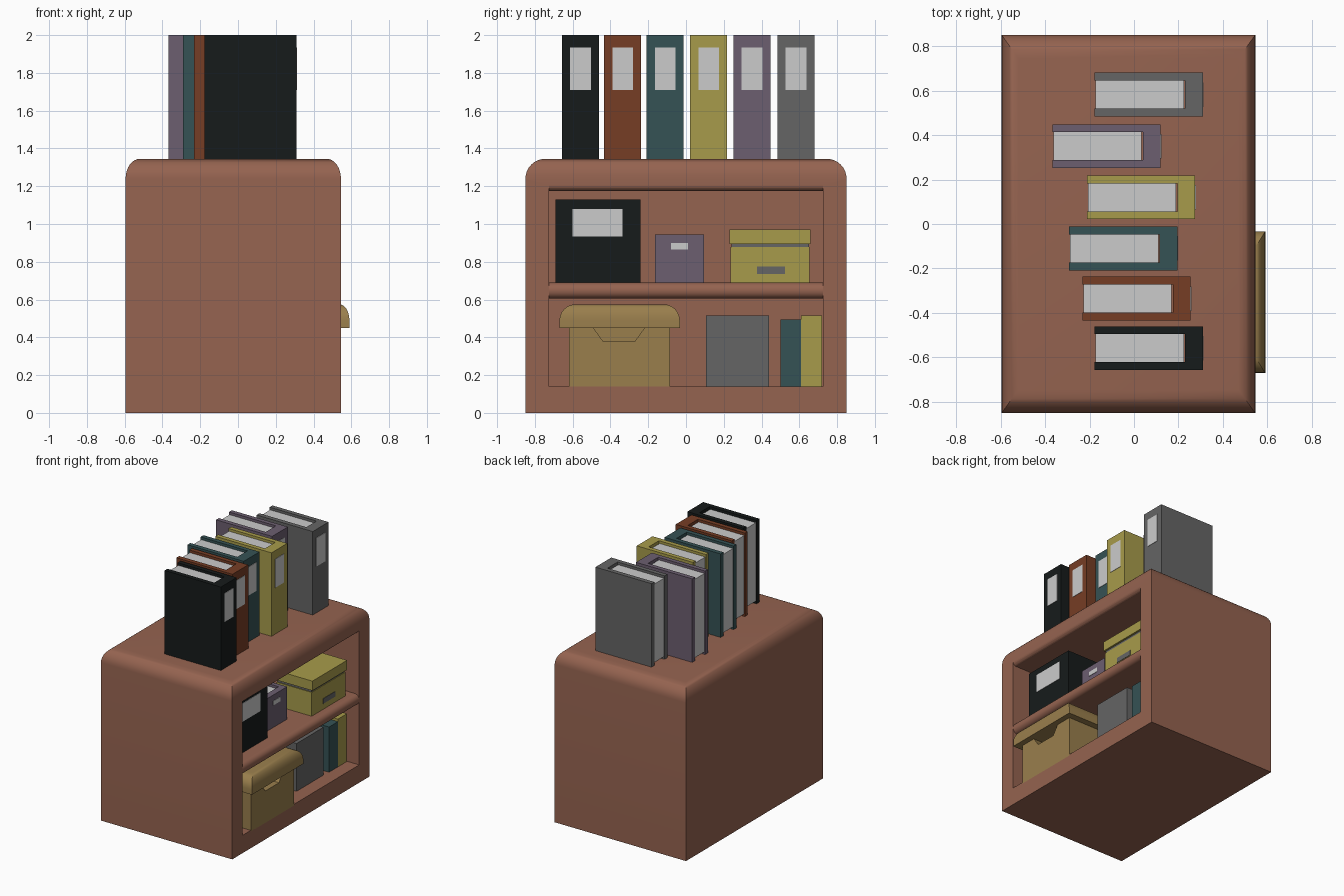
import bpy, bmesh
from math import sin, cos, pi, radians

if "Cube" in bpy.data.objects:
    bpy.data.objects.remove(bpy.data.objects["Cube"])

COLOURS = {
    "wood": (.30, .125, .08), "black": (.008, .011, .011), "rust": (.18, .047, .018),
    "teal": (.036, .085, .09), "yellow": (.39, .33, .07), "purple": (.15, .113, .163),
    "grey": (.13, .13, .13), "paper": (.64, .64, .64), "kraft": (.32, .21, .073)}
MATS = {}
for key, rgb in COLOURS.items():
    MATS[key] = bpy.data.materials.new(key)
    MATS[key].diffuse_color = (*rgb, 1)


def finish(bm, name, mat, smooth=False):
    bmesh.ops.recalc_face_normals(bm, faces=bm.faces[:])
    me = bpy.data.meshes.new(name)
    bm.to_mesh(me)
    bm.free()
    ob = bpy.data.objects.new(name, me)
    bpy.context.collection.objects.link(ob)
    me.materials.append(MATS[mat])
    if smooth:
        smooth_edges(ob)
    return ob


def smooth_edges(ob):
    bpy.ops.object.select_all(action='DESELECT')
    ob.select_set(True)
    bpy.context.view_layer.objects.active = ob
    bpy.ops.object.shade_smooth_by_angle(angle=radians(35))


def box(name, x, y, z, mat, bevel=0, pick=None, stretch=1, segs=6):
    """Box from ranges; pick(edge midpoint in -1..1) chooses the rounded edges."""
    bm = bmesh.new()
    bmesh.ops.create_cube(bm, size=2)
    edges = [e for e in bm.edges if pick and pick((e.verts[0].co + e.verts[1].co) / 2)]
    for v in bm.verts:
        for i, (lo, hi) in enumerate((x, y, z)):
            v.co[i] = (lo + hi) / 2 + v.co[i] * (hi - lo) / 2
        v.co.x *= stretch
    if bevel:
        bmesh.ops.bevel(bm, geom=edges, offset=bevel, segments=segs, profile=.5,
                        affect='EDGES')
    for v in bm.verts:
        v.co.x /= stretch
    return finish(bm, name, mat, bool(bevel))


def prism(name, pts, lo, hi, axis, mat):
    """Extrude a 2D outline along an axis (remaining axes keep their order)."""
    bm = bmesh.new()

    def place(p, t):
        c = list(p)
        c.insert(axis, t)
        return bm.verts.new(c)
    face = bm.faces.new([place(p, lo) for p in pts])
    new = bmesh.ops.extrude_face_region(bm, geom=[face])["geom"]
    for v in new:
        if isinstance(v, bmesh.types.BMVert):
            v.co[axis] = hi
    return finish(bm, name, mat)


def cut(ob, cutter):
    cutter.hide_render = True
    mod = ob.modifiers.new("cut", 'BOOLEAN')
    mod.object, mod.operation, mod.solver = cutter, 'DIFFERENCE', 'EXACT'
    bpy.ops.object.select_all(action='DESELECT')
    ob.select_set(True)
    bpy.context.view_layer.objects.active = ob
    bpy.ops.object.modifier_apply(modifier=mod.name)
    bpy.data.objects.remove(cutter)


def label(name, x, y, z, mat="paper"):
    box(name, (x - .01, x + .003), y, z, mat)


# Cabinet: rounded top, open side with a rounded upper lip
cabinet = box("cabinet", (-.595, .545), (-.85, .85), (0, 1.345), "wood", .105,
              lambda m: m.z > .9, 1.4, 8)
BACK = -.5
lip = [(.515 + .03 * cos(a), 1.205 - .03 * sin(a))
       for a in [i * pi / 12 for i in range(7)]]
cut(cabinet, prism("opening", [(BACK, .14), (.7, .14), (.7, 1.205)] + lip + [(BACK, 1.175)],
                   -.725, .725, 1, "wood"))
smooth_edges(cabinet)
box("shelf", (BACK - .02, .545), (-.735, .735), (.605, .69), "wood", .04,
    lambda m: m.x > .9 and abs(m.z) > .9)


# Row of binders on top: folded cover, paper block, spine label
def binder(name, x, y, z, mat, wall=.035, spine=.08, drop=.02):
    (x0, x1), (y0, y1), (z0, z1) = x, y, z
    xs = x1 - spine
    prism(name + "_cover", [(x0, y0), (x1, y0), (x1, y1), (x0, y1), (x0, y1 - wall),
                            (xs, y1 - wall), (xs, y0 + wall), (x0, y0 + wall)],
          z0, z1, 2, mat)
    box(name + "_pages", (x0 + .005, xs - .006), (y0 + wall, y1 - wall),
        (z0 + drop, z1 - drop), "paper")


ROW = [("black", -.558, .31), ("rust", -.335, .255), ("teal", -.11, .195),
       ("yellow", .12, .275), ("purple", .35, .12), ("grey", .582, .31)]
for mat, yc, x1 in ROW:
    name = mat + "_binder"
    binder(name, (x1 - .487, x1), (yc - .098, yc + .098), (1.345, 2), mat)
    label(name + "_label", x1, (yc - .055, yc + .055), (1.71, 1.935))

# Upper shelf: black file, purple file, yellow lidded box
binder("black_file", (-.06, .425), (-.69, -.24), (.69, 1.13), "black")
label("black_file_label", .425, (-.6, -.335), (.935, 1.08))
binder("purple_file", (.03, .36), (-.165, .095), (.69, .945), "purple", spine=.05)
label("purple_file_label", .36, (-.08, .01), (.865, .9))
box("yellow_box", (.17, .475), (.235, .655), (.69, .877), "yellow")
box("yellow_box_band", (.175, .47), (.24, .65), (.877, .895), "grey")
box("yellow_box_lid", (.165, .485), (.23, .66), (.895, .97), "yellow")
label("yellow_box_handle", .475, (.375, .525), (.735, .775), "grey")

# Lower shelf: storage box with rounded lid and hand hole, then books
carton = box("storage_box", (-.02, .545), (-.62, -.085), (.13, .46), "kraft")
cut(carton, prism("hand_hole", [(-.49, .45), (-.44, .38), (-.27, .38), (-.22, .45)],
                  .46, .7, 0, "kraft"))
box("storage_box_lid", (-.065, .59), (-.67, -.033), (.45, .575), "kraft", .085,
    lambda m: m.z > .9, 1.6)
box("grey_book", (0, .435), (.105, .44), (.14, .515), "grey")
box("teal_book", (.05, .44), (.5, .61), (.14, .495), "teal")
box("yellow_book", (.05, .44), (.61, .72), (.14, .515), "yellow")

for m in bpy.data.materials:
    if m.users and not m.is_grease_pencil:
        m.use_nodes = True
        m.node_tree.nodes["Principled BSDF"].inputs["Base Color"].default_value = m.diffuse_color
